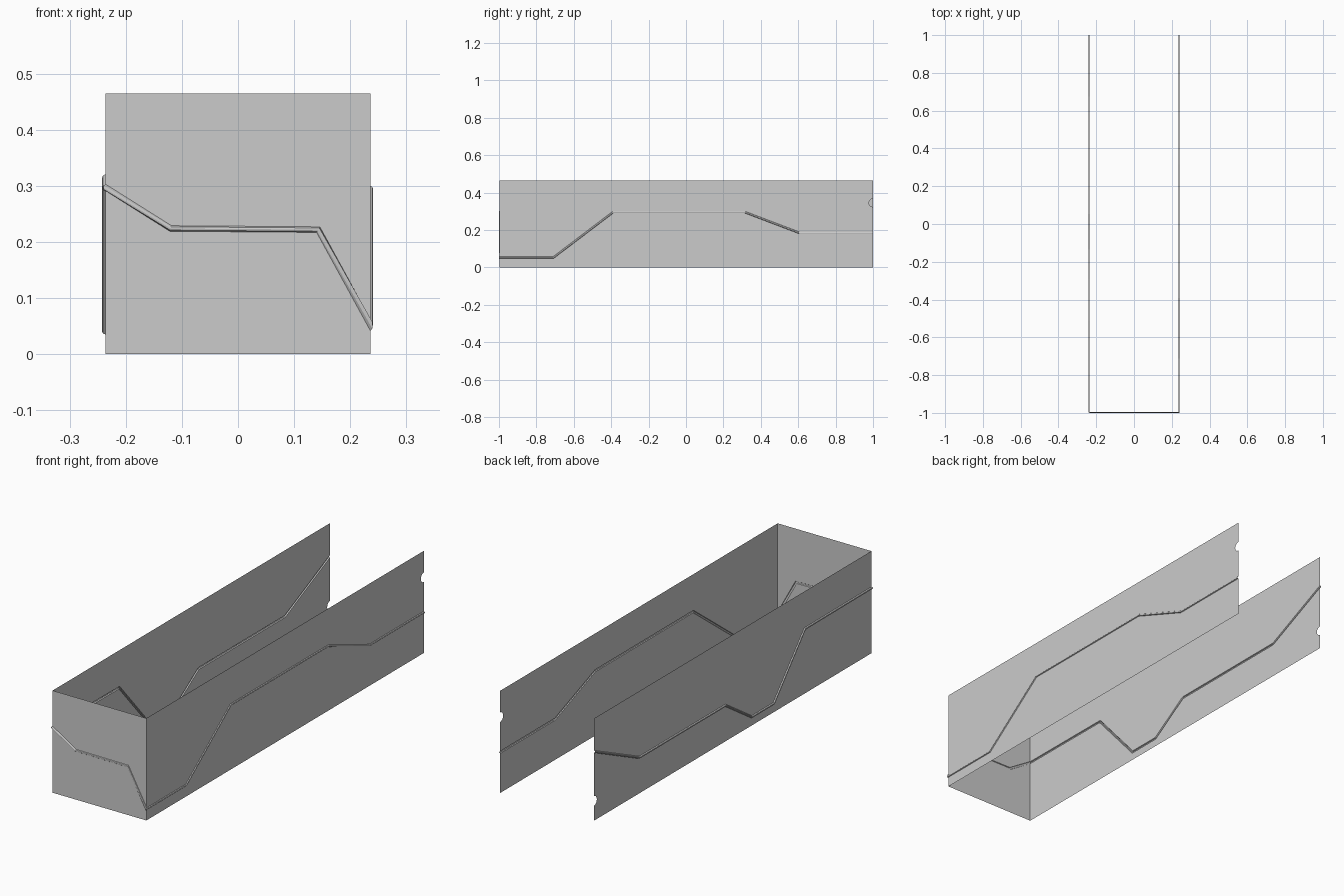
import bpy, bmesh, math
from mathutils import Vector

cube = bpy.data.objects.get("Cube")
if cube:
    bpy.data.objects.remove(cube)

HALF_X, FRONT_Y, HEIGHT = 0.236, -0.996, 0.465
RIDGE = 0.005            # half width of the pressed ridge

grey = bpy.data.materials.new("plain grey")
grey.use_nodes = True
colour = (0.6, 0.6, 0.6, 1)
grey.diffuse_color = colour
grey.node_tree.nodes["Principled BSDF"].inputs["Base Color"].default_value = colour


def across(path, i):
    """Mitred offset direction of the path at point i (vertical at the ends)."""
    normals = []
    for a, b in zip(path[max(i - 1, 0):i + 1], path[max(i, 1) if i else 1:i + 2]):
        d = (Vector(b) - Vector(a)).normalized()
        normals.append(Vector((-d.y, d.x)))
    if i in (0, len(path) - 1):
        return Vector((0, 1 / normals[0].y))
    m = (normals[0] + normals[1]).normalized()
    return m / m.dot(normals[0])


def panel(name, path, depth, place, end_grow, notch=None):
    """Thin sheet with a ridge pressed outwards along the path."""
    bm = bmesh.new()
    profile = [(-1, 0), (-0.6, 0.8), (0, 1), (0.6, 0.8), (1, 0)]
    columns = []
    last = len(path) - 1
    for i, (u, z) in enumerate(path):
        grow = {0: end_grow[0], last: end_grow[1]}.get(i, 0)
        n = across(path, i) * RIDGE
        points = [(u, 0, 0)]
        points += [(u + n.x * s + grow * h * depth, z + n.y * s, h * depth) for s, h in profile]
        points += [(u, HEIGHT, 0)]
        columns.append([bm.verts.new(place(*p)) for p in points])
    for i, (a, b) in enumerate(zip(columns, columns[1:])):
        for j in range(len(a) - 1):
            bite = []
            # round bite out of the free end
            if notch and i == last - 1 and j == (0 if notch < path[-1][1] else len(a) - 2):
                for k in range(9):
                    t = math.pi * k / 8
                    bite.append(bm.verts.new(place(1 - 0.022 * math.sin(t),
                                                   notch - 0.022 * math.cos(t), 0)))
            bm.faces.new([a[j], b[j]] + bite + [b[j + 1], a[j + 1]])
    mesh = bpy.data.meshes.new(name)
    bm.to_mesh(mesh)
    bm.free()
    mesh.materials.append(grey)
    obj = bpy.data.objects.new(name, mesh)
    bpy.context.collection.objects.link(obj)
    return obj


# front wall
panel("front_wall",
      [(-HALF_X, 0.297), (-0.12, 0.224), (0.143, 0.222), (HALF_X, 0.052)],
      0.004, lambda u, z, d: (u, FRONT_Y - d, z), (-1, 1))

# side wall on +x
panel("left_wall",
      [(FRONT_Y, 0.052), (-0.71, 0.052), (-0.39, 0.295), (0.315, 0.295),
       (0.605, 0.185), (1, 0.185)],
      0.0045, lambda u, z, d: (HALF_X + d, u, z), (-1, 0), notch=0.345)

# side wall on -x, mirrored so its faces point outwards
right = panel("right_wall",
              [(FRONT_Y, 0.297), (-0.516, 0.295), (-0.292, 0.04), (-0.134, 0.04),
               (0.054, 0.164), (0.675, 0.164), (1, 0.315)],
              0.006, lambda u, z, d: (-HALF_X - d, u, z), (-0.65, 0), notch=0.09)
right.data.flip_normals()
